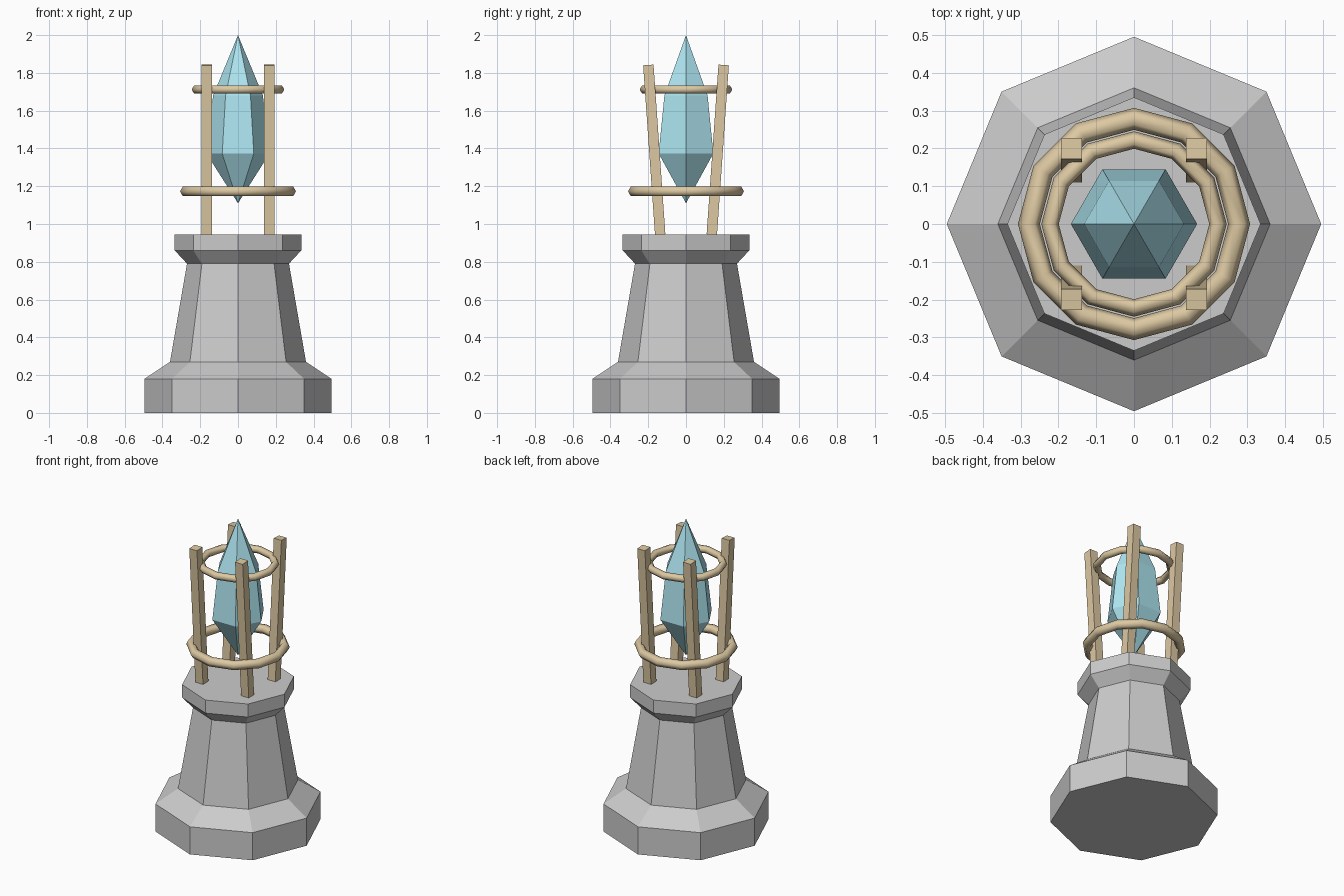
import bpy, bmesh
from math import cos, sin, tau, radians

if "Cube" in bpy.data.objects:
    bpy.data.objects.remove(bpy.data.objects["Cube"])


def material(name, color):
    m = bpy.data.materials.new(name)
    m.diffuse_color = color
    m.use_nodes = True
    m.node_tree.nodes["Principled BSDF"].inputs["Base Color"].default_value = m.diffuse_color
    return m


def lathe(name, profile, sides, mat=None):
    """Faceted solid from (radius, z) pairs, bottom to top; radius 0 is a tip."""
    bm = bmesh.new()
    rings = []
    for r, z in profile:
        n = sides if r > 0 else 1
        rings.append([bm.verts.new((r * cos(tau * i / sides), r * sin(tau * i / sides), z))
                      for i in range(n)])
    for a, b in zip(rings, rings[1:]):
        for i in range(sides):
            j = (i + 1) % sides
            quad = [a[i % len(a)], a[j % len(a)], b[j % len(b)], b[i % len(b)]]
            bm.faces.new(list(dict.fromkeys(quad)))
    for ring in (rings[0], rings[-1]):
        if len(ring) > 1:
            bm.faces.new(ring)
    bmesh.ops.recalc_face_normals(bm, faces=bm.faces)
    mesh = bpy.data.meshes.new(name)
    bm.to_mesh(mesh)
    bm.free()
    ob = bpy.data.objects.new(name, mesh)
    bpy.context.collection.objects.link(ob)
    if mat:
        mesh.materials.append(mat)
    return ob


brass = material("brass", (0.72, 0.58, 0.36, 1))
crystal_blue = material("crystal_blue", (0.42, 0.78, 0.87, 1))

# Octagonal stone pedestal
lathe("pedestal", [(0.495, 0), (0.495, 0.18), (0.36, 0.27), (0.27, 0.79),
                   (0.335, 0.86), (0.335, 0.945)], 8)

# Six-sided floating crystal
lathe("crystal", [(0, 1.11), (0.167, 1.373), (0.132, 1.68), (0, 2.0)], 6, crystal_blue)

# Four square posts leaning outward to front and back
for sx in (-1, 1):
    for sy in (-1, 1):
        bpy.ops.mesh.primitive_cube_add(size=1, location=(sx * 0.165, sy * 0.168, 1.393),
                                        rotation=(-sy * radians(4), 0, 0))
        post = bpy.context.object
        post.name = f"{'front' if sy < 0 else 'back'}_{'left' if sx < 0 else 'right'}_post"
        post.scale = (0.055, 0.055, 0.9)
        post.data.materials.append(brass)

# Two rings binding the posts
for name, z, major, minor in (("lower_ring", 1.173, 0.278, 0.029),
                              ("upper_ring", 1.712, 0.222, 0.023)):
    bpy.ops.mesh.primitive_torus_add(major_radius=major, minor_radius=minor,
                                     major_segments=12, minor_segments=6,
                                     location=(0, 0, z))
    ring = bpy.context.object
    ring.name = name
    ring.data.materials.append(brass)
    bpy.ops.object.shade_smooth()
